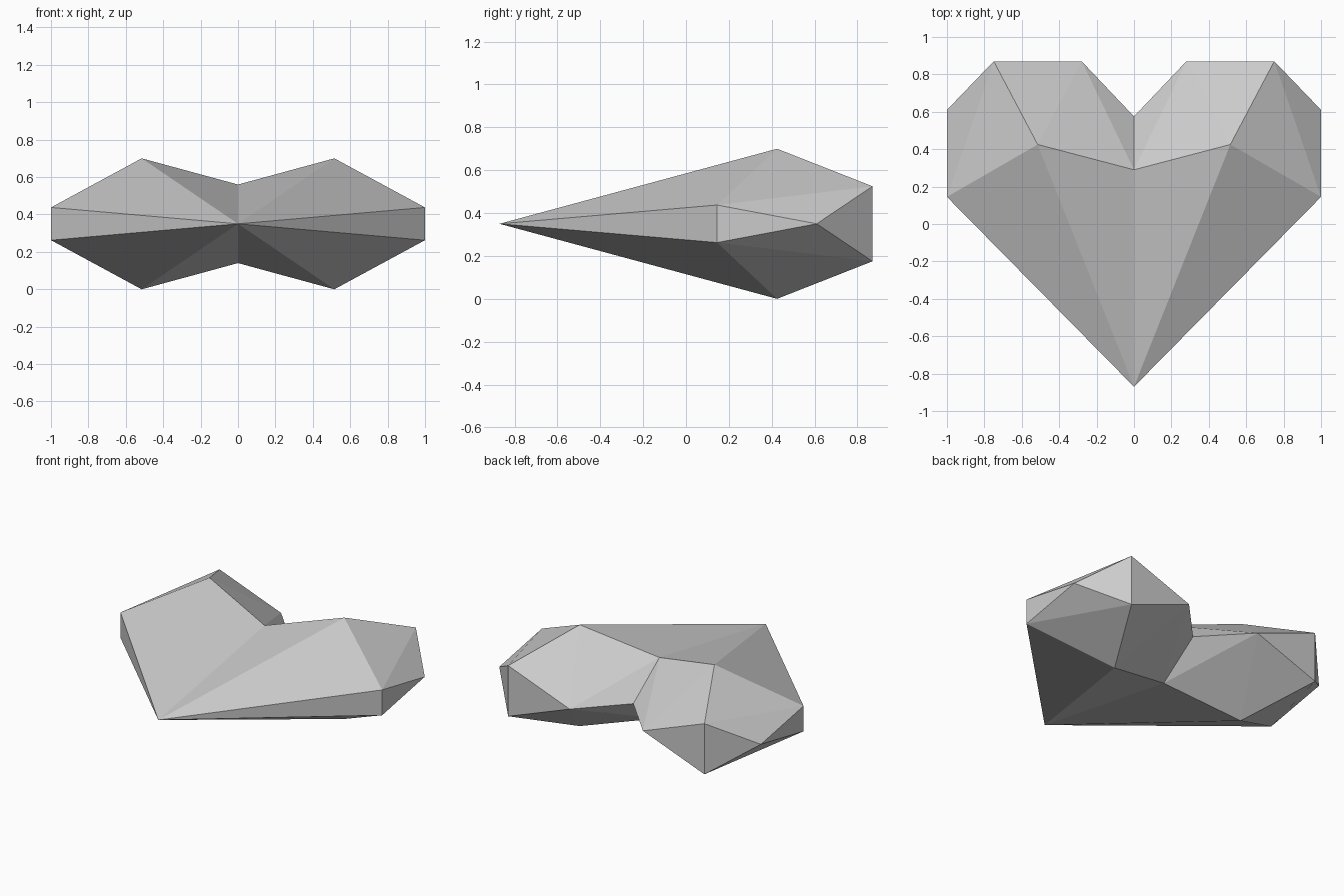
import bpy

if "Cube" in bpy.data.objects:
    bpy.data.objects.remove(bpy.data.objects["Cube"])

# Key points of one quarter of the heart (right half, above the mid plane)
points = {
    "tip":        (0.00, -0.87, 0.000),
    "side_mid":   (1.00, 0.145, 0.000),
    "side":       (1.00, 0.145, 0.0875),
    "shoulder":   (1.00, 0.61, 0.000),
    "crown_mid":  (0.75, 0.87, 0.000),
    "crown":      (0.75, 0.87, 0.175),
    "inner":      (0.28, 0.87, 0.000),
    "notch":      (0.00, 0.575, 0.000),
    "valley":     (0.00, 0.29, 0.210),
    "peak":       (0.515, 0.425, 0.350),
}
facets = [
    # upper facets
    "tip peak valley", "tip side peak", "side crown peak", "side shoulder crown",
    "peak crown inner", "peak inner valley", "valley inner notch",
    # rim facets
    "tip side_mid side", "side_mid shoulder side",
    "shoulder crown_mid crown", "crown_mid inner crown",
]

names = list(points)
mesh = bpy.data.meshes.new("faceted_heart")
mesh.from_pydata(list(points.values()), [],
                 [[names.index(n) for n in f.split()] for f in facets])
heart = bpy.data.objects.new("faceted_heart", mesh)
heart.location.z = 0.35
bpy.context.collection.objects.link(heart)

# Mirror left-right and top-bottom
mirror = heart.modifiers.new("mirror", 'MIRROR')
mirror.use_axis = (True, False, True)
mirror.use_clip = True
mirror.merge_threshold = 0.001
